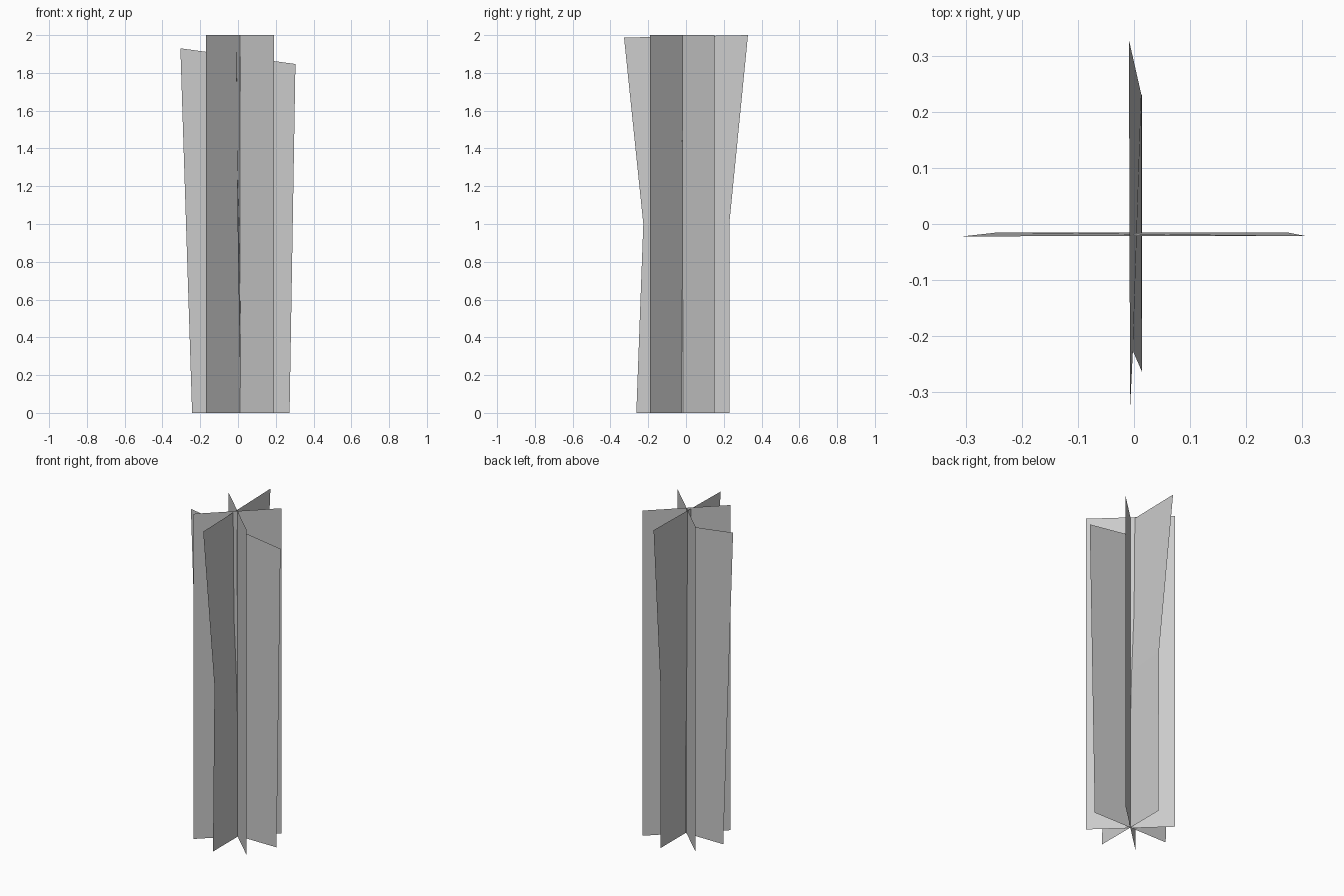
import bpy

if "Cube" in bpy.data.objects:
    bpy.data.objects.remove(bpy.data.objects["Cube"])


def strip_card(name, rows):
    """Thin card from bottom to top; each row is a (start, end) pair of points."""
    verts = [p for row in rows for p in row]
    faces = [(2 * i, 2 * i + 1, 2 * i + 3, 2 * i + 2) for i in range(len(rows) - 1)]
    mesh = bpy.data.meshes.new(name)
    mesh.from_pydata(verts, [], faces)
    mesh.update()
    obj = bpy.data.objects.new(name, mesh)
    bpy.context.collection.objects.link(obj)
    return obj


# Two upright diagonal cards crossing near the centre
CX, CY, HX, HY, H = 0.01, -0.019, 0.18, 0.171, 2.0
for name, s in (("diagonal_card_a", 1), ("diagonal_card_b", -1)):
    strip_card(name, [((CX - HX, CY - s * HY, z), (CX + HX, CY + s * HY, z))
                      for z in (0.0, H)])

# Side-to-side card, flaring slightly with a slanted top
strip_card("wide_card", [
    ((-0.243, -0.015, 0.0), (0.273, -0.015, 0.0)),
    ((-0.305, -0.022, 1.93), (0.304, -0.021, 1.847)),
])

# Front-to-back card, pinched at the waist
strip_card("waisted_card", [
    ((0.014, -0.263, 0.0), (0.014, 0.23, 0.0)),
    ((-0.002, -0.226, 1.0), (0.013, 0.231, 1.02)),
    ((-0.007, -0.328, 1.987), (-0.009, 0.328, 2.0)),
])
